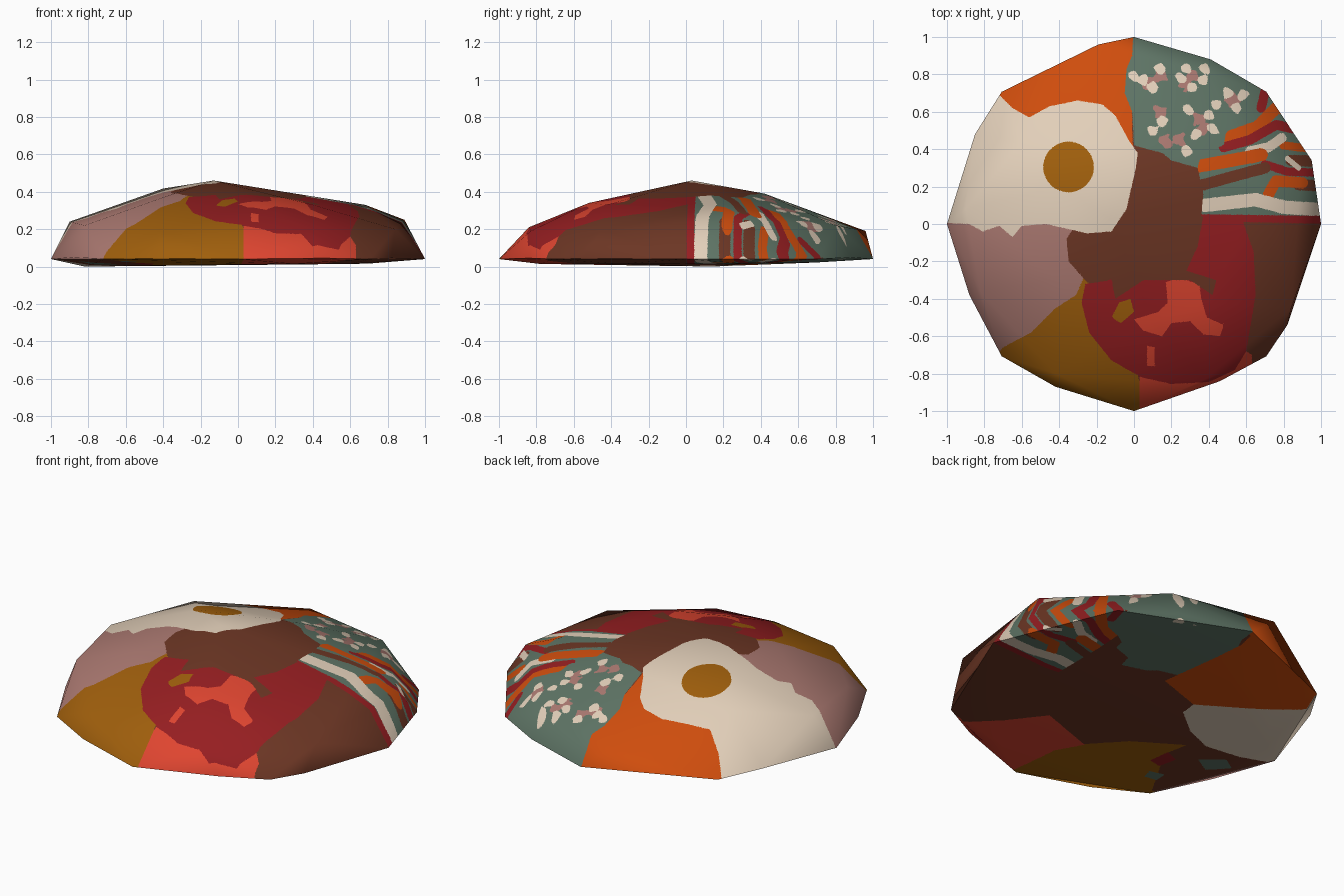
import bpy, bmesh, math
from mathutils import Vector
from mathutils.bvhtree import BVHTree
from mathutils.interpolate import poly_3d_calc

if "Cube" in bpy.data.objects:
    bpy.data.objects.remove(bpy.data.objects["Cube"])

COLOURS = {
    "brown": (108, 54, 36), "cream": (227, 208, 186), "mustard": (160, 95, 12),
    "orange": (207, 77, 13), "green": (94, 116, 101), "mauve": (171, 121, 113),
    "maroon": (150, 30, 33), "red": (223, 69, 48),
}
NAMES = list(COLOURS)


def linear(c):
    c /= 255
    return c / 12.92 if c < 0.04045 else ((c + 0.055) / 1.055) ** 2.4


# outlines of the toppings, seen from above
EGG = [(-1.1, .01), (-.88, 0), (-.81, -.04), (-.72, -.01), (-.65, -.07), (-.6, -.01), (-.47, 0), (-.25, -.05),
       (-.12, -.04), (-.04, .08), (.01, .3), (.02, .38), (-.03, .45), (-.1, .58), (-.17, .64), (-.3, .66),
       (-.45, .63), (-.56, .57), (-.65, .62), (-.73, .7), (-.9, .9), (-1.1, .9)]
CARROT = [(0, .3), (-.01, .5), (-.01, .6), (-.05, .7), (-.04, .83), (-.01, .9), (0, 1.1),
          (-.8, 1.1), (-.8, .6), (-.3, .3)]
GREENS = [(0, 1.1), (-.01, .9), (-.04, .83), (-.05, .7), (-.01, .6), (0, .42), (.15, .38),
          (.2, .34), (.34, .3), (.36, .38), (.48, .42), (.49, .48), (.68, .6), (.66, .75), (1, 1.1)]
SALAD = [(.36, .04), (.37, .17), (.34, .3), (.36, .38), (.48, .42), (.49, .48), (.64, .72),
         (1.1, .8), (1.1, 0), (.6, .01)]
MUSHROOM = [(-1.1, .02), (-.3, .02), (-.36, -.08), (-.35, -.2), (-.27, -.29), (-.31, -.38),
            (-.42, -.45), (-.55, -.58), (-.7, -.66), (-.9, -.9), (-1.1, -.9)]
SPROUTS = [(-.28, -.28), (-.22, -.34), (-.2, -.5), (0, -.7), (.03, -.85), (.03, -1.1),
           (-1, -1.1), (-.72, -.67), (-.55, -.55), (-.4, -.4)]
SAUCE = [(-.26, -.32), (-.12, -.3), (-.1, -.4), (.05, -.3), (.3, -.3), (.42, -.38), (.44, -.3),
         (.28, -.25), (.34, -.12), (.37, .04), (.58, .02), (.64, -.15), (.65, -.38), (.6, -.68),
         (.54, -.78), (.4, -.845), (.2, -.855), (.04, -.82), (-.12, -.73), (-.24, -.58), (-.28, -.42)]
PEPPER = [(.03, -.75), (.5, -.75), (.6, -.68), (.63, -.7), (.64, -1.1), (.03, -1.1)]
CHILI = [(.17, -.31), (.24, -.29), (.35, -.32), (.36, -.4), (.39, -.5), (.48, -.54), (.46, -.6),
         (.37, -.59), (.3, -.52), (.2, -.53), (.15, -.6), (.05, -.57), (0, -.51), (.13, -.47), (.18, -.42)]
CHILI_BIT = [(.07, -.65), (.11, -.66), (.11, -.76), (.07, -.76)]
SPROUT_BIT = [(-.08, -.42), (-.02, -.4), (0, -.47), (-.07, -.53), (-.12, -.5)]

# colour patches on the underside
BELOW = [
    ("green", [(-.86, -.2), (-.76, -.12), (-.64, -.22), (-.75, -.29)]),
    ("green", [(-.62, -.48), (-.53, -.5), (-.55, -.57), (-.63, -.56)]),
    ("maroon", [(-.55, -.3), (-.46, -.26), (-.45, -.4), (-.53, -.42)]),
    ("cream", [(-.24, .13), (-.23, .23), (-.78, .56), (-1.1, .8), (-1.1, -.02), (-.57, -.07), (-.4, 0)]),
    ("orange", [(.05, .32), (-.04, .86), (0, 1.1), (-1, 1), (-.78, .56), (-.23, .23)]),
    ("red", [(.29, -.37), (.61, -.8), (.6, -1.1), (.03, -1.1), (.02, -.65), (-.06, -.49)]),
    ("mustard", [(.03, -.62), (-.06, -.48), (-.22, -.3), (-.48, -.13), (-.46, -.29), (-.69, -.67),
                 (-1, -1.1), (.03, -1.1)]),
    ("green", GREENS),
]

# shredded salad strips: colour, half width, path
STRIPS = [
    ("maroon", .022, [(.36, .03), (1.1, .02)]),
    ("cream", .036, [(.38, .1), (.65, .13), (.8, .09), (1.1, .07)]),
    ("orange", .03, [(.72, .16), (.76, .23), (.9, .22)]),
    ("brown", .03, [(.37, .21), (.55, .26), (.7, .3)]),
    ("orange", .035, [(.35, .31), (.52, .34), (.68, .37)]),
    ("cream", .026, [(.62, .39), (.72, .41), (.79, .46)]),
    ("cream", .014, [(.82, .35), (.88, .3)]),
    ("maroon", .022, [(.7, .32), (.82, .28), (1.1, .27)]),
    ("brown", .03, [(.84, .34), (1.1, .33)]),
    ("brown", .03, [(.88, .21), (1.1, .2)]),
    ("orange", .022, [(.8, .42), (.88, .41), (1.1, .39)]),
    ("maroon", .026, [(.48, .41), (.62, .45), (.76, .53), (.9, .5)]),
    ("orange", .032, [(.49, .46), (.66, .52), (.76, .62), (.9, .62)]),
    ("maroon", .025, [(.68, .62), (.71, .75)]),
]
CREAM_DOTS = [(0, .79), (.14, .83), (.1, .73), (.05, .77), (.25, .78), (.38, .83), (.31, .73), (.37, .77),
              (.28, .83), (.5, .7), (.58, .69), (.62, .62), (.55, .62), (.44, .64), (.15, .55), (.29, .61),
              (.4, .58), (.33, .48), (.28, .39), (.1, .5), (.42, .51)]
MAUVE_DOTS = [(.08, .75), (.31, .79), (.28, .75), (.53, .66), (.14, .6), (.35, .56), (.17, .44), (.24, .45),
              (.37, .51), (.14, .79)]


def inside(p, poly):
    x, y = p
    hit = False
    for (x1, y1), (x2, y2) in zip(poly, poly[1:] + poly[:1]):
        if (y1 > y) != (y2 > y) and x < x1 + (y - y1) * (x2 - x1) / (y2 - y1):
            hit = not hit
    return hit


def near(p, dots, r):
    return any(math.hypot(p[0] - a, p[1] - b) < r for a, b in dots)


def on_strip(p, path, w):
    for (ax, ay), (bx, by) in zip(path, path[1:]):
        dx, dy = bx - ax, by - ay
        t = max(0, min(1, ((p[0] - ax) * dx + (p[1] - ay) * dy) / (dx * dx + dy * dy)))
        if math.hypot(p[0] - ax - t * dx, p[1] - ay - t * dy) < w:
            return True
    return False


def first(p, patches, default):
    return next((colour for colour, poly in patches if inside(p, poly)), default)


def paint(co):
    """Colour of a surface point, from its place and side."""
    p, below = (co.x, co.y), co.z < .038
    if inside(p, SALAD) and not (below and co.x < .55):
        return next((c for c, w, path in STRIPS if on_strip(p, path, w)), "green")
    if below:
        return first(p, BELOW, "brown")
    if inside(p, EGG):
        return "mustard" if near(p, [(-.35, .305)], .135) else "cream"
    if inside(p, GREENS) and not inside(p, CARROT):
        wobble = .006 * math.sin(75 * co.x) * math.cos(90 * co.y)
        if near(p, CREAM_DOTS, .028 + wobble):
            return "cream"
        return "mauve" if near(p, MAUVE_DOTS, .036 + 2 * wobble) else "green"
    if inside(p, SAUCE):
        return first(p, [("red", CHILI), ("red", CHILI_BIT), ("mustard", SPROUT_BIT)], "maroon")
    return first(p, [("orange", CARROT), ("mauve", MUSHROOM), ("red", PEPPER), ("mustard", SPROUTS)], "brown")


# faceted mound: octagonal rim with bulges, shoulder, crown and shallow underside
rim = [(math.cos(i * math.pi / 4), math.sin(i * math.pi / 4), .04) for i in range(8)]
bulge = [(.41, .88, .05), (.95, .34, .11), (.82, -.54, .045), (.46, -.84, .045), (-.42, -.87, .045),
         (-.88, -.38, .05), (-.85, .48, .06), (-.19, .96, .19)]
shoulder = [(.89, .25, .25), (.84, -.45, .2), (.38, -.83, .19), (0, -.84, .21), (-.42, -.8, .19),
            (-.82, -.36, .22), (-.9, .08, .24), (-.6, .44, .325), (.4, .8, .22)]
crown = [(-.13, .03, .46), (-.4, .2, .417), (.1, .42, .39), (.68, .2, .33), (.1, -.52, .34),
         (.4, -.42, .33), (-.4, -.3, .37)]
under = [(-.82, .14, 0), (-.5, -.5, .022), (.3, -.78, .014), (.6, -.35, .014), (.7, .3, .016),
         (0, .7, .022), (-.6, .45, .014)]

bm = bmesh.new()
for co in rim + bulge + shoulder + crown + under:
    bm.verts.new(co)
bmesh.ops.convex_hull(bm, input=bm.verts[:])
bmesh.ops.delete(bm, geom=[v for v in bm.verts if not v.link_faces], context='VERTS')
bmesh.ops.triangulate(bm, faces=bm.faces[:])
bmesh.ops.recalc_face_normals(bm, faces=bm.faces[:])

# soft shading across the coarse facets, with a crisp rim


def is_under(face):
    return min(v.co.z for v in face.verts) < .035


tree = BVHTree.FromBMesh(bm)
coarse = []
for f in bm.faces:
    normals = []
    for l in f.loops:
        n = Vector()
        for g in l.vert.link_faces:
            if is_under(g) == is_under(f) and (is_under(f) or g.normal.z > -.2 or g == f):
                n += g.normal * g.calc_area()
        if not is_under(f):
            # overhanging slivers at the rim shade like the slope above them
            n = sum((g.normal * g.calc_area() for g in l.vert.link_faces
                     if not is_under(g) and g.normal.z > 0), Vector()) or n
        else:
            n = sum((g.normal * g.calc_area() for g in l.vert.link_faces if is_under(g)), Vector())
        normals.append(n.normalized())
    coarse.append(([v.co.copy() for v in f.verts], normals))

# cut the facets finer wherever two colours meet
cache = {}


def colour_at(co):
    key = (round(co.x, 5), round(co.y, 5), round(co.z, 5))
    if key not in cache:
        cache[key] = paint(co)
    return cache[key]


for step in range(10):
    cut = []
    for e in bm.edges:
        length = e.calc_length()
        a, b = e.verts
        if length > .035 or length > .008 and colour_at(a.co) != colour_at(b.co):
            cut.append(e)
    if not cut:
        break
    bmesh.ops.subdivide_edges(bm, edges=cut, cuts=1, use_grid_fill=True)
    bmesh.ops.triangulate(bm, faces=[f for f in bm.faces if len(f.verts) > 3])

bmesh.ops.recalc_face_normals(bm, faces=bm.faces[:])
loop_normals = []
for f in bm.faces:
    centre = f.calc_center_median()
    f.material_index = NAMES.index(paint(centre))
    f.smooth = True
    corners, normals = coarse[tree.find_nearest(centre)[2]]
    for l in f.loops:
        weights = poly_3d_calc(corners, l.vert.co)
        loop_normals.append(sum((n * w for n, w in zip(normals, weights)), Vector()).normalized())

mesh = bpy.data.meshes.new("rice_dish_mound")
bm.to_mesh(mesh)
bm.free()
mesh.normals_split_custom_set(loop_normals)
for name, rgb in COLOURS.items():
    m = bpy.data.materials.new(name)
    m.diffuse_color = (*[linear(c) for c in rgb], 1)
    m.use_nodes = True
    m.node_tree.nodes["Principled BSDF"].inputs["Base Color"].default_value = m.diffuse_color
    mesh.materials.append(m)
bpy.context.collection.objects.link(bpy.data.objects.new("rice_dish_mound", mesh))
